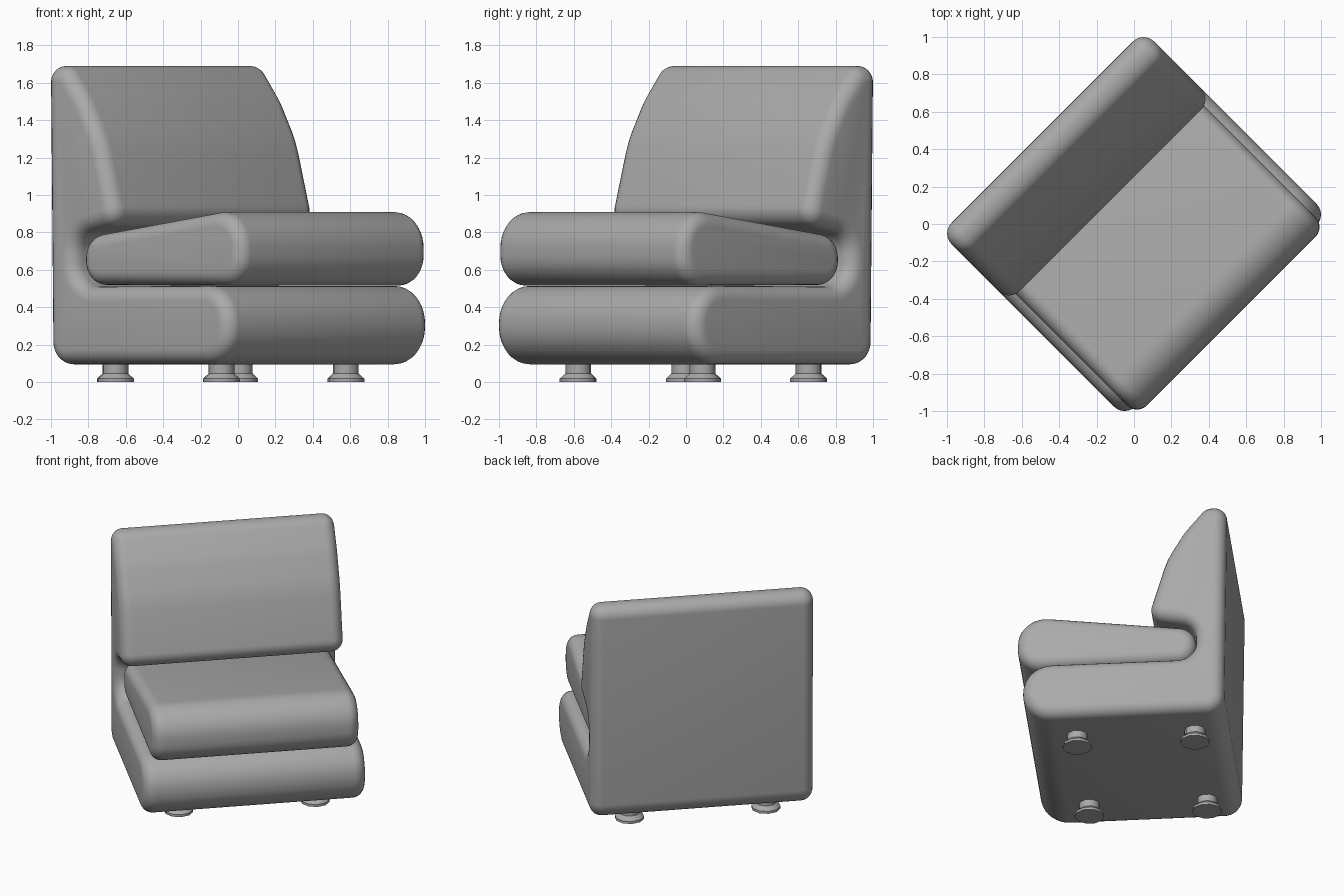
import bpy, bmesh, math
from mathutils import Vector, Matrix

if "Cube" in bpy.data.objects:
    bpy.data.objects.remove(bpy.data.objects["Cube"], do_unlink=True)

# One plain upholstery colour
grey = bpy.data.materials.new("soft grey")
grey.use_nodes = True
colour = (0.4, 0.4, 0.4, 1)
grey.diffuse_color = colour
grey.node_tree.nodes["Principled BSDF"].inputs["Base Color"].default_value = colour

# The chair is built facing +x, then turned to face a corner
TURN = Matrix.Rotation(math.radians(-45), 4, "Z")


def finish(bm, name, angle):
    bmesh.ops.recalc_face_normals(bm, faces=bm.faces)
    bm.transform(TURN)
    mesh = bpy.data.meshes.new(name)
    bm.to_mesh(mesh)
    bm.free()
    mesh.materials.append(grey)
    obj = bpy.data.objects.new(name, mesh)
    bpy.context.collection.objects.link(obj)
    bpy.ops.object.select_all(action="DESELECT")
    obj.select_set(True)
    bpy.context.view_layer.objects.active = obj
    bpy.ops.object.shade_smooth_by_angle(angle=math.radians(angle))
    return obj


def rounded(corners):
    """Turn (depth, height, radius) corners into an outline with arcs."""
    out = []
    for i, (x, z, r) in enumerate(corners):
        p = Vector((x, z))
        a = (Vector(corners[i - 1][:2]) - p).normalized()
        b = (Vector(corners[(i + 1) % len(corners)][:2]) - p).normalized()
        half = a.angle(b) / 2
        centre = p + (a + b).normalized() * (r / math.sin(half))
        start = p + a * (r / math.tan(half)) - centre
        end = p + b * (r / math.tan(half)) - centre
        sweep = math.pi - 2 * half
        steps = max(2, round(sweep / 0.17))
        for k in range(steps + 1):
            t = k / steps
            out.append(centre + (start * math.sin((1 - t) * sweep)
                                 + end * math.sin(t * sweep)) / math.sin(sweep))
    return out


def inset(outline, d):
    """Move a counterclockwise outline inwards by d."""
    out = []
    for i, p in enumerate(outline):
        u = (p - outline[i - 1]).normalized()
        v = (outline[(i + 1) % len(outline)] - p).normalized()
        n = Vector((-u.y - v.y, u.x + v.x))
        out.append(p + n * (d / (1 + u.dot(v))))
    return out


def padded_block(name, corners, half_width, soft, steps=6):
    """Sweep an outline across the width, with rounded side edges."""
    outline = rounded(corners)
    angles = [k / steps * math.pi / 2 for k in range(steps + 1)]
    sections = [(half_width - soft + soft * math.sin(a), soft * (1 - math.cos(a)))
                for a in angles]
    sections = [(-w, d) for w, d in reversed(sections)] + sections
    bm = bmesh.new()
    rings = [[bm.verts.new((p.x, w, p.y)) for p in inset(outline, d)]
             for w, d in sections]
    for r0, r1 in zip(rings, rings[1:]):
        for i in range(len(r0)):
            bm.faces.new((r0[i - 1], r0[i], r1[i], r1[i - 1]))
    bm.faces.new(rings[0])
    bm.faces.new(rings[-1])
    return finish(bm, name, 40)


# Base and backrest in one piece, with a slot for the cushion
padded_block("base_and_backrest", [
    (-0.675, 0.095, 0.12), (0.695, 0.095, 0.2), (0.695, 0.515, 0.2),
    (-0.485, 0.51, 0.13), (-0.485, 0.785, 0.12),
    (-0.155, 0.85, 0.09), (-0.285, 1.3, 0.6), (-0.405, 1.51, 0.4),
    (-0.55, 1.69, 0.1), (-0.695, 1.69, 0.085)], 0.766, 0.08)

# Wedge-shaped seat cushion
padded_block("seat_cushion", [
    (-0.48, 0.52, 0.125), (0.735, 0.515, 0.16),
    (0.735, 0.935, 0.19), (-0.48, 0.775, 0.125)], 0.712, 0.075)


# Flared feet
def foot(name, x, y, sides=10):
    bm = bmesh.new()
    rings = []
    for r, z in [(0.1, 0), (0.1, 0.018), (0.07, 0.045), (0.07, 0.11)]:
        rings.append([bm.verts.new((x + r * math.cos(math.tau * k / sides),
                                    y + r * math.sin(math.tau * k / sides), z))
                      for k in range(sides)])
    for r0, r1 in zip(rings, rings[1:]):
        for i in range(sides):
            bm.faces.new((r0[i - 1], r0[i], r1[i], r1[i - 1]))
    bm.faces.new(rings[0])
    bm.faces.new(rings[-1])
    return finish(bm, name, 40)


for end, x in (("front", 0.345), ("back", -0.457)):
    for side, y in (("left", 0.47), ("right", -0.47)):
        foot(f"{end}_{side}_foot", x, y)
